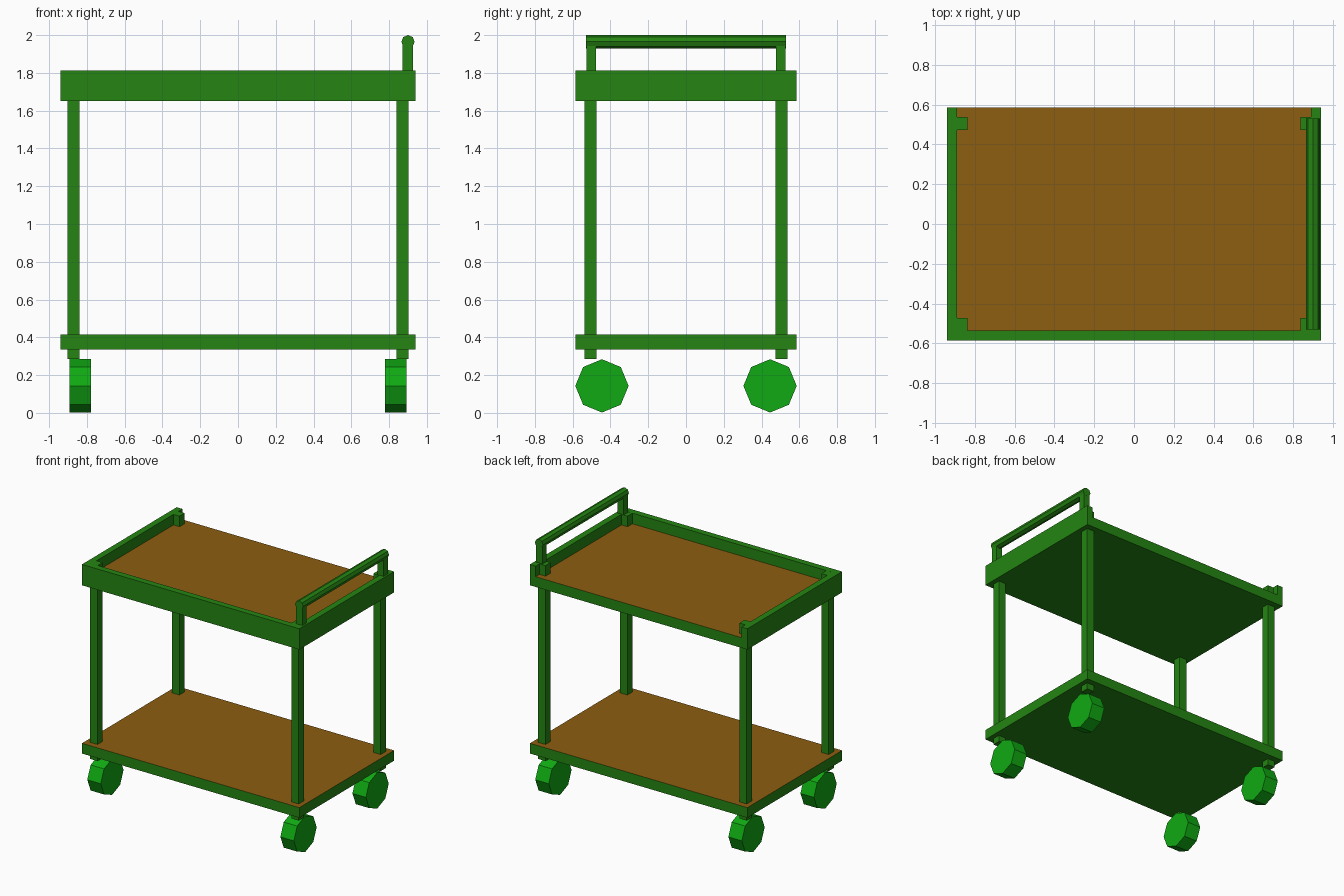
import bpy
import math

if "Cube" in bpy.data.objects:
    bpy.data.objects.remove(bpy.data.objects["Cube"], do_unlink=True)


def make_material(name, rgb):
    mat = bpy.data.materials.new(name)
    mat.use_nodes = True
    mat.diffuse_color = (*rgb, 1)
    mat.node_tree.nodes["Principled BSDF"].inputs["Base Color"].default_value = (*rgb, 1)
    return mat


frame_green = make_material("frame green", (0.018, 0.235, 0.006))
shelf_brown = make_material("shelf brown", (0.27, 0.112, 0.005))
wheel_green = make_material("wheel green", (0.005, 0.4, 0.006))


def box(name, low, high):
    """Axis-aligned box between two opposite corners."""
    bpy.ops.mesh.primitive_cube_add(size=1)
    ob = bpy.context.object
    ob.name = name
    ob.location = [(a + b) / 2 for a, b in zip(low, high)]
    ob.scale = [b - a for a, b in zip(low, high)]
    bpy.ops.object.transform_apply(location=True, rotation=True, scale=True)
    ob.data.materials.append(frame_green)
    return ob


def octagon(name, center, radius, length, axis, mat):
    """Eight-sided cylinder along x or y with a corner pointing up."""
    rot = (0, math.pi / 2, 0) if axis == "x" else (math.pi / 2, 0, 0)
    bpy.ops.mesh.primitive_cylinder_add(vertices=8, radius=radius, depth=length,
                                        location=center, rotation=rot)
    ob = bpy.context.object
    ob.name = name
    ob.data.materials.append(mat)
    return ob


HALF_X, HALF_Y, WALL = 0.94, 0.585, 0.05
FLOOR, RIM = 1.73, 1.813

# Shelves: green slabs with a brown upper face
for name, top in (("lower_shelf", 0.415), ("upper_shelf", FLOOR)):
    shelf = box(name, (-HALF_X, -HALF_Y, top - 0.08), (HALF_X, HALF_Y, top))
    shelf.data.materials.append(shelf_brown)
    for face in shelf.data.polygons:
        if face.normal.z > 0.5:
            face.material_index = 1

# Rim around three sides of the upper shelf, open at the back
box("front_rim", (-HALF_X, -HALF_Y, FLOOR), (HALF_X, -HALF_Y + WALL, RIM))
box("right_rim", (-HALF_X, -HALF_Y + WALL, FLOOR), (-HALF_X + WALL, HALF_Y, RIM))
box("left_rim", (HALF_X - WALL, -HALF_Y + WALL, FLOOR), (HALF_X, HALF_Y, RIM))

# Corner posts and wheels
for sx, side in ((-1, "right"), (1, "left")):
    for sy, end in ((-1, "front"), (1, "back")):
        x, y = sx * 0.87, sy * 0.506
        box(f"{end}_{side}_post", (x - 0.032, y - 0.032, 0.285),
            (x + 0.032, y + 0.032, RIM - 0.0005))
        octagon(f"{end}_{side}_wheel", (sx * 0.835, sy * 0.445, 0.143), 0.141,
                0.116, "x", wheel_green)

# Push handle on the left end
for sy, end in ((-1, "front"), (1, "back")):
    box(f"{end}_handle_post", (0.872, sy * 0.502 - 0.026, RIM - 0.02),
        (0.926, sy * 0.502 + 0.026, 1.965))
octagon("handle_bar", (0.9, 0, 1.965), 0.035, 1.06, "y", frame_green)
